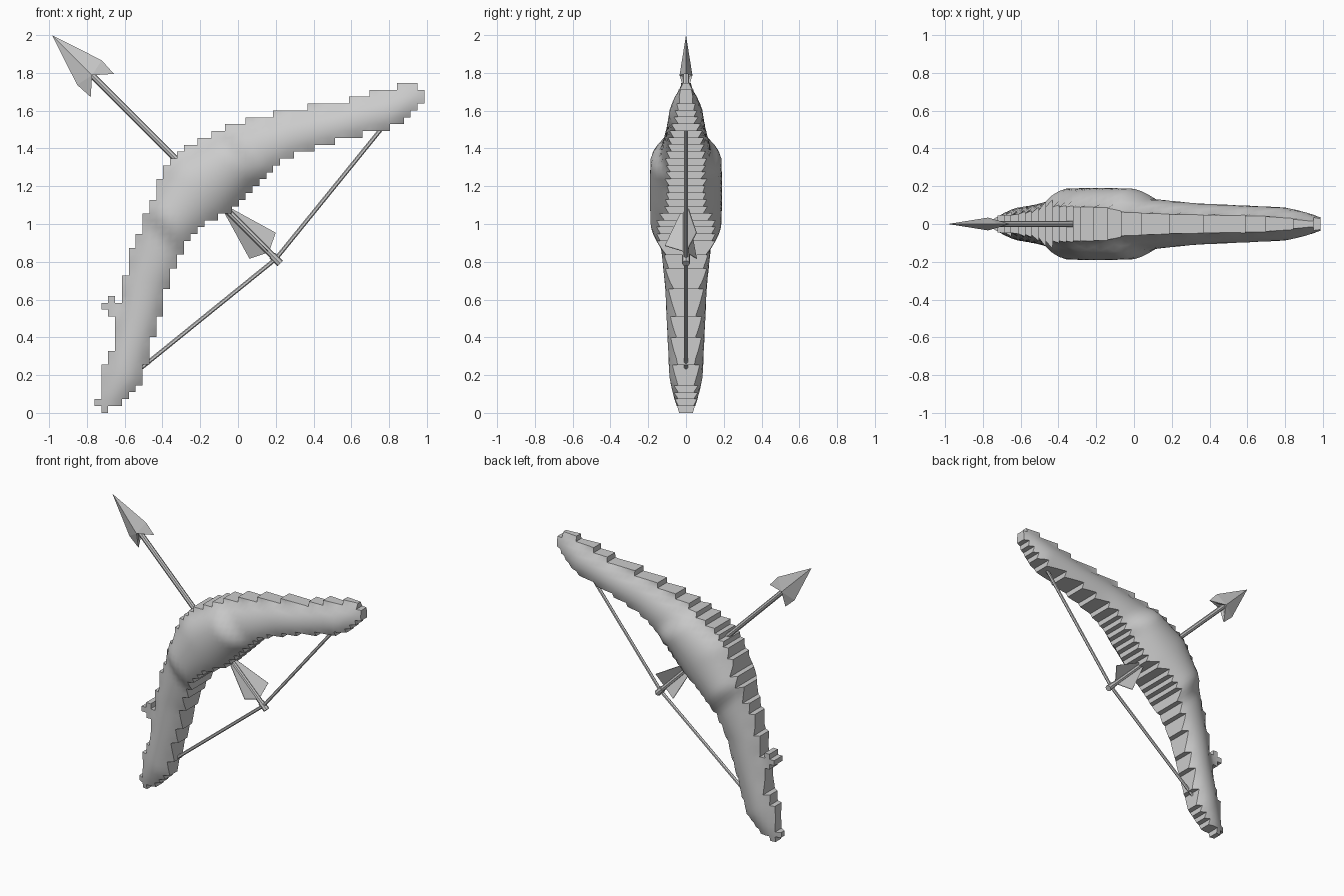
import bpy, bmesh, math
from mathutils import Vector

cube = bpy.data.objects.get("Cube")
if cube:
    bpy.data.objects.remove(cube)

grey = bpy.data.materials.new("plain grey")
grey.use_nodes = True
grey.diffuse_color = (0.6, 0.6, 0.6, 1)
grey.node_tree.nodes["Principled BSDF"].inputs["Base Color"].default_value = (0.6, 0.6, 0.6, 1)


def finish(bm, name, smooth=False):
    """Turn a bmesh into a named, coloured object."""
    bmesh.ops.recalc_face_normals(bm, faces=bm.faces[:])
    mesh = bpy.data.meshes.new(name)
    bm.to_mesh(mesh)
    bm.free()
    mesh.materials.append(grey)
    obj = bpy.data.objects.new(name, mesh)
    bpy.context.collection.objects.link(obj)
    if smooth:
        bpy.ops.object.select_all(action="DESELECT")
        obj.select_set(True)
        bpy.context.view_layer.objects.active = obj
        bpy.ops.object.shade_smooth_by_angle(angle=math.radians(40))
    return obj


def ramp(x, points):
    """Straight-line interpolation through (x, value) pairs."""
    for (x0, v0), (x1, v1) in zip(points, points[1:]):
        if x <= x1:
            return v0 + (v1 - v0) * max(0, x - x0) / (x1 - x0)
    return points[-1][1]


# Bow: stepped silhouette on a square grid, padded out to a rounded body
CELL = 0.0364
X0 = -0.76
SUM = 0.985          # the bow mirrors across the line of the arrow
first = [1, 0] + [1] * 5 + [2] * 2 + [3] * 5 + [2, 1] + [4] * 4 + [5] * 4 + [6] * 2 + [7] * 3 \
    + [8] * 2 + [9] * 3 + [10] * 2 + [11, 12, 13, 15, 17, 19, 22, 26, 31, 37, 40, 44]
last = [2, 4, 5, 6] + [7] * 3 + [8] * 4 + [9] * 3 + [10] * 4 + [11] * 3 + [12] * 2 + [13] * 2 \
    + [14, 15, 16, 18, 20, 21, 22, 23, 24, 25, 26, 27, 29, 32, 35, 39, 43, 45, 46, 47, 48, 48, 47]
cells = {(j, i) for i, (a, b) in enumerate(zip(first, last)) for j in range(a, b)}
cells.add((2, 16))   # tip of the twig

# Centreline of the lower limb (x, z, half width), then mirrored for the upper one
spine = [(-0.71, 0.0, 0.06), (-0.6, 0.2, 0.1), (-0.53, 0.45, 0.105),
         (-0.47, 0.7, 0.12), (-0.35, 1.0, 0.16), (-0.2, 1.185, 0.2)]
spine += [(SUM - z, SUM - x, w) for x, z, w in reversed(spine[:-1])]
thickness = [(0, 0.192), (0.34, 0.188), (0.4, 0.165), (0.46, 0.135), (0.8, 0.11),
             (1.4, 0.088), (1.55, 0.065), (1.71, 0.03)]


def half_depth(x, z):
    best = 9
    p = Vector((x, z))
    for a, b in zip(spine, spine[1:]):
        pa, pb = Vector(a[:2]), Vector(b[:2])
        t = (p - pa).dot(pb - pa) / (pb - pa).length_squared
        t = min(1, max(0, t))
        best = min(best, (p - pa.lerp(pb, t)).length / (a[2] + (b[2] - a[2]) * t))
    return ramp(abs(x + z - SUM), thickness) * math.sqrt(max(0.22, 1 - 0.72 * best ** 2))


bm = bmesh.new()
grid = {}


def corner(j, i, side):
    if (j, i, side) not in grid:
        x, z = X0 + j * CELL, i * CELL
        grid[j, i, side] = bm.verts.new((x, side * half_depth(x, z), z))
    return grid[j, i, side]


for j, i in sorted(cells):
    ring = [(j, i), (j + 1, i), (j + 1, i + 1), (j, i + 1)]
    for side in (-1, 1):
        bm.faces.new([corner(*c, side) for c in ring[::-side]])
    # Flat rim wherever the neighbouring cell is empty
    for k, (dj, di) in enumerate([(0, -1), (1, 0), (0, 1), (-1, 0)]):
        if (j + dj, i + di) not in cells:
            a, b = ring[k], ring[(k + 1) % 4]
            bm.faces.new([corner(*a, -1), corner(*a, 1), corner(*b, 1), corner(*b, -1)])
# Split the rim from the padded faces so its outline stays crisp
rim = [e for e in bm.edges if len({abs(f.normal.y) > 0.01 for f in e.link_faces}) > 1]
bow = finish(bm, "bow_body", smooth=True)


# Rods: string and arrow shaft
def rod(name, start, end, radius, sides):
    start, end = Vector(start), Vector(end)
    bm = bmesh.new()
    bmesh.ops.create_cone(bm, cap_ends=True, segments=sides, radius1=radius,
                          radius2=radius, depth=(end - start).length)
    turn = (end - start).to_track_quat("Z", "Y").to_matrix()
    bmesh.ops.transform(bm, matrix=turn.to_4x4(), verts=bm.verts[:])
    bmesh.ops.translate(bm, vec=(start + end) / 2, verts=bm.verts[:])
    return finish(bm, name)


TIP = Vector((-0.985, 0, 2.0))
ALONG = Vector((1, 0, -1)).normalized()
ACROSS = Vector((1, 0, 1)).normalized()


def at(a, c=0, y=0):
    """Point at distance a behind the arrow tip, c across it, y deep."""
    return TIP + ALONG * a + ACROSS * c + Vector((0, y, 0))


rod("arrow_shaft", at(0.29), at(1.69), 0.017, 8)
rod("arrow_nock", at(1.65), at(1.71), 0.021, 8)
pull = (0.2, 0, 0.815)
rod("lower_string", (-0.51, 0, 0.24), pull, 0.011, 6)
rod("upper_string", (0.76, 0, 1.505), pull, 0.011, 6)

# Arrow head: barbed blade with a raised ridge on both faces
bm = bmesh.new()
outline = [(0.28, 0.092), (0.377, 0.087), (0.345, 0.055), (0.3, 0.015)]
tip = bm.verts.new(at(0))
ridges = [bm.verts.new(at(0.3, 0, y)) for y in (-0.034, 0.034)]
for s in (-1, 1):
    edge = [tip] + [bm.verts.new(at(a, s * c)) for a, c in outline]
    for ridge in ridges:
        for a, b in zip(edge, edge[1:]):
            bm.faces.new([a, b, ridge])
finish(bm, "arrow_head")

# Three feathers spaced evenly around the shaft
vane = [(1.305, 0.0), (1.305, 0.02), (1.577, 0.112), (1.625, 0.0)]
for n, name in enumerate(["front_feather", "upper_feather", "lower_feather"]):
    angle = n * math.tau / 3
    radial = ACROSS * math.sin(angle) - Vector((0, math.cos(angle), 0))
    normal = ALONG.cross(radial) * 0.002
    bm = bmesh.new()
    sheets = [[bm.verts.new(at(a) + radial * r + normal * s) for a, r in vane] for s in (-1, 1)]
    for sheet in sheets:
        bm.faces.new(sheet)
    for k in range(4):
        m = (k + 1) % 4
        bm.faces.new([sheets[0][k], sheets[0][m], sheets[1][m], sheets[1][k]])
    finish(bm, name)
